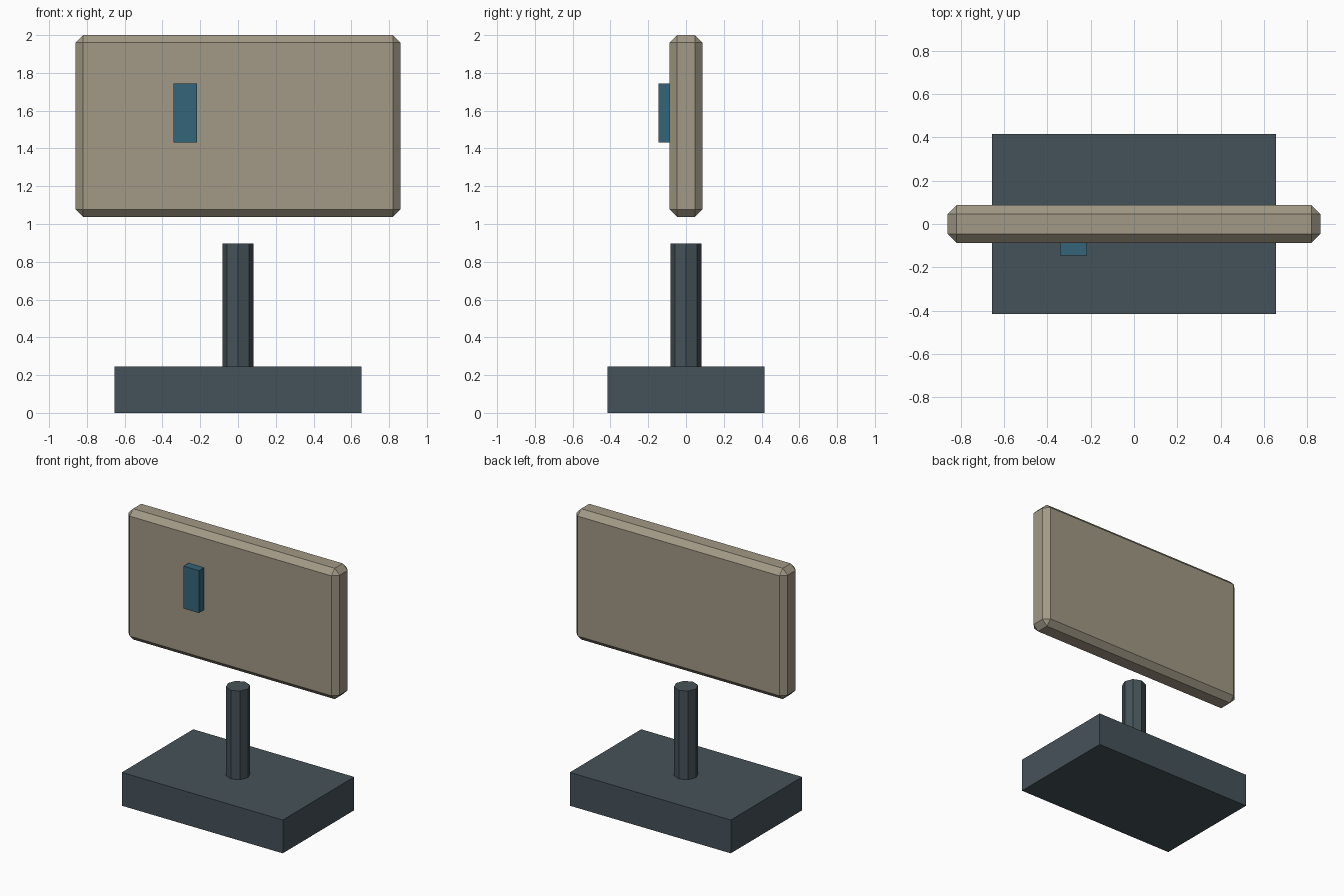
import bpy

if "Cube" in bpy.data.objects:
    bpy.data.objects.remove(bpy.data.objects["Cube"])


def material(name, color):
    mat = bpy.data.materials.new(name)
    mat.diffuse_color = (*color, 1)
    mat.use_nodes = True
    mat.node_tree.nodes["Principled BSDF"].inputs["Base Color"].default_value = mat.diffuse_color
    return mat


slate = material("slate", (0.06, 0.085, 0.10))
tan = material("tan", (0.36, 0.32, 0.24))
blue = material("blue", (0.035, 0.13, 0.19))


def box(name, x, y, z, mat, bevel=0):
    """Box from (min, max) ranges on each axis, with an optional flat chamfer."""
    ranges = (x, y, z)
    bpy.ops.mesh.primitive_cube_add(size=1, location=[(a + b) / 2 for a, b in ranges])
    obj = bpy.context.object
    obj.name = name
    obj.scale = [b - a for a, b in ranges]
    bpy.ops.object.transform_apply(location=False, rotation=False, scale=True)
    obj.data.materials.append(mat)
    if bevel:
        mod = obj.modifiers.new("chamfer", 'BEVEL')
        mod.width = bevel
        mod.segments = 1
    return obj


# Base block
box("base", (-0.655, 0.655), (-0.415, 0.415), (0, 0.245), slate)

# Octagonal post, standing on the base
bottom, top = 0.245, 0.897
bpy.ops.mesh.primitive_cylinder_add(vertices=8, radius=0.082, depth=top - bottom,
                                    location=(0, 0, (bottom + top) / 2))
post = bpy.context.object
post.name = "post"
post.data.materials.append(slate)

# Chamfered panel floating above the post
box("panel", (-0.86, 0.86), (-0.087, 0.087), (1.038, 2.0), tan, bevel=0.04)

# Small plate on the front of the panel
box("front_plate", (-0.342, -0.217), (-0.145, -0.087), (1.431, 1.743), blue)
